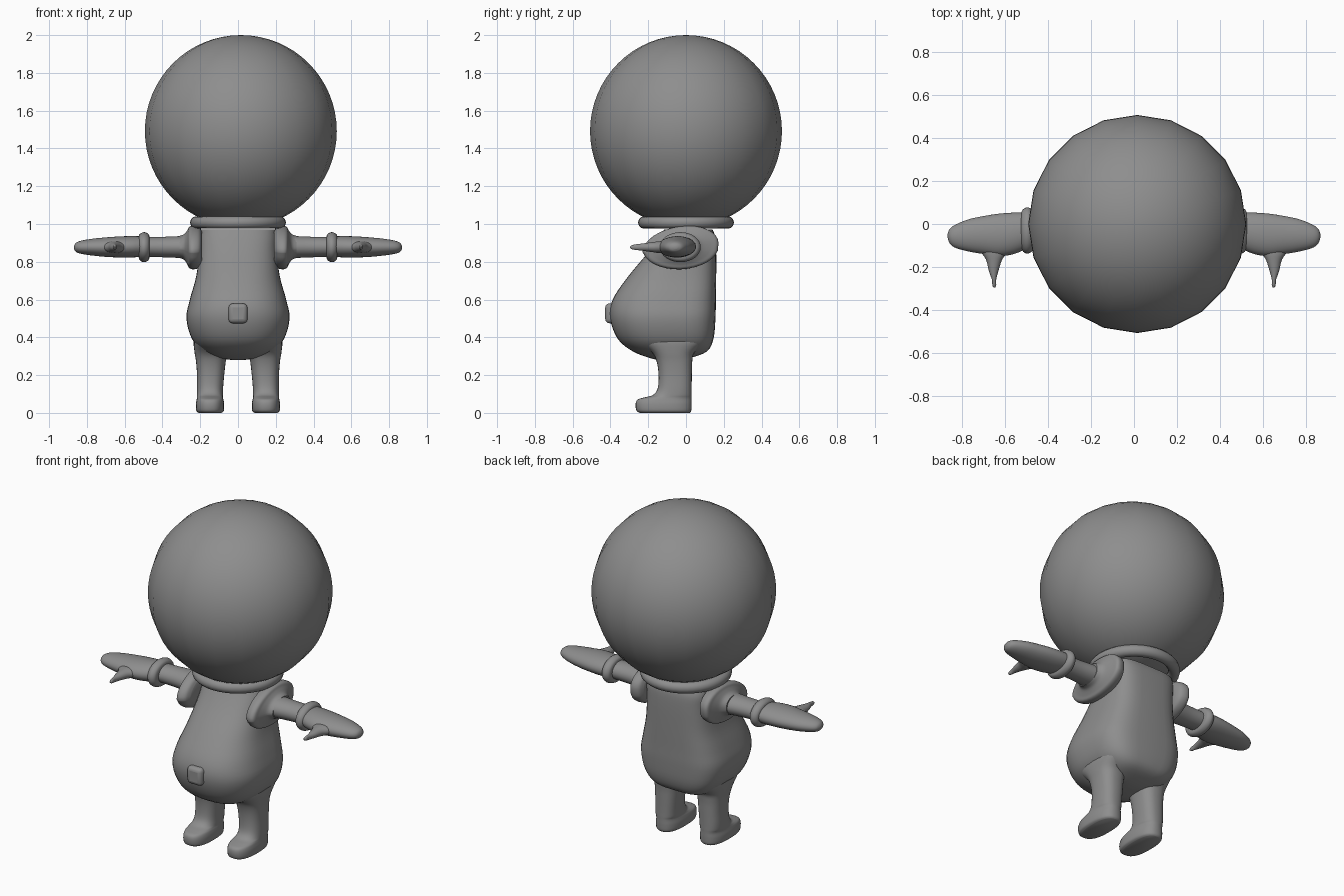
import bpy, bmesh, math
from mathutils import Vector

grey = bpy.data.materials.new("plain grey")
grey.diffuse_color = (0.27, 0.27, 0.27, 1)


def finish(ob, name, angle=50):
    ob.name = name
    ob.data.materials.clear()
    ob.data.materials.append(grey)
    bpy.ops.object.select_all(action='DESELECT')
    ob.select_set(True)
    bpy.context.view_layer.objects.active = ob
    bpy.ops.object.shade_smooth_by_angle(angle=math.radians(angle))
    return ob


def smooth(rows, steps):
    """Catmull-Rom interpolation between section rows."""
    out = []
    for i in range(len(rows) - 1):
        p0, p1 = rows[max(i - 1, 0)], rows[i]
        p2, p3 = rows[i + 1], rows[min(i + 2, len(rows) - 1)]
        for k in range(steps):
            t = k / steps
            out.append([0.5 * (2 * b + (c - a) * t + (2 * a - 5 * b + 4 * c - d) * t * t
                               + (3 * b - a - 3 * c + d) * t ** 3)
                        for a, b, c, d in zip(p0, p1, p2, p3)])
    return out + [list(rows[-1])]


def loft(name, rows, place, n=32, power=2.0, power_back=None, steps=4):
    """Skin sections (position, min u, max u, min v, max v) of superellipse shape."""
    bm = bmesh.new()
    rings = []
    for s, u0, u1, v0, v1 in smooth(rows, steps):
        ring = []
        for k in range(n):
            a = 2 * math.pi * k / n
            c, d = math.cos(a), math.sin(a)
            e = 2 / (power_back if power_back and d > 0 else power)
            u = (u0 + u1) / 2 + (u1 - u0) / 2 * math.copysign(abs(c) ** e, c)
            v = (v0 + v1) / 2 + (v1 - v0) / 2 * math.copysign(abs(d) ** e, d)
            ring.append(bm.verts.new(place(s, u, v)))
        rings.append(ring)
    for a, b in zip(rings, rings[1:]):
        for k in range(n):
            bm.faces.new((a[k], a[(k + 1) % n], b[(k + 1) % n], b[k]))
    bm.faces.new(rings[0][::-1])
    bm.faces.new(rings[-1])
    bmesh.ops.recalc_face_normals(bm, faces=bm.faces)
    me = bpy.data.meshes.new(name)
    bm.to_mesh(me)
    bm.free()
    ob = bpy.data.objects.new(name, me)
    bpy.context.collection.objects.link(ob)
    return finish(ob, name)


def upright(s, u, v):
    return Vector((u, v, s))


# Round head
bpy.ops.mesh.primitive_uv_sphere_add(segments=20, ring_count=32, radius=0.508,
                                     location=(0.015, 0, 1.492))
finish(bpy.context.object, "head")

# Neck collar
bpy.ops.mesh.primitive_torus_add(major_radius=0.221, minor_radius=0.033, major_segments=40,
                                 minor_segments=12, location=(0, 0, 1.008))
finish(bpy.context.object, "collar")

# Body with a full belly and a flat back
loft("body", [
    (0.28, -0.03, 0.03, -0.14, -0.04), (0.29, -0.10, 0.10, -0.19, 0.02),
    (0.325, -0.18, 0.18, -0.28, 0.11), (0.39, -0.243, 0.243, -0.36, 0.145),
    (0.50, -0.273, 0.273, -0.402, 0.156), (0.60, -0.255, 0.255, -0.388, 0.158),
    (0.72, -0.222, 0.222, -0.308, 0.16), (0.85, -0.205, 0.205, -0.20, 0.16),
    (0.93, -0.205, 0.205, -0.14, 0.155), (0.972, -0.205, 0.205, -0.115, 0.14)],
    upright, n=40, power=2.4, power_back=3.6)

# Belly button
bpy.ops.mesh.primitive_cube_add(size=1, location=(0, -0.395, 0.527))
button = bpy.context.object
button.scale = (0.1, 0.065, 0.105)
bpy.ops.object.transform_apply(location=False, rotation=False, scale=True)
bevel = button.modifiers.new("round", 'BEVEL')
bevel.width, bevel.segments = 0.022, 3
finish(button, "belly_button")

for side, label in ((1, "left"), (-1, "right")):
    def along_arm(s, u, v):
        return Vector((side * s, u, v))

    # Leg flowing into a foot
    def leg_place(s, u, v):
        return Vector((side * u, v, s))
    loft(label + "_leg", [
        (0.0, 0.088, 0.208, -0.245, 0.02), (0.012, 0.075, 0.221, -0.262, 0.028),
        (0.045, 0.073, 0.223, -0.267, 0.03), (0.07, 0.077, 0.219, -0.257, 0.03),
        (0.082, 0.080, 0.217, -0.22, 0.03), (0.095, 0.080, 0.217, -0.175, 0.03),
        (0.13, 0.079, 0.217, -0.15, 0.03), (0.20, 0.073, 0.217, -0.145, 0.031),
        (0.27, 0.065, 0.222, -0.155, 0.033), (0.32, 0.055, 0.23, -0.18, 0.045),
        (0.38, 0.04, 0.235, -0.25, 0.11), (0.41, 0.04, 0.22, -0.24, 0.11)],
        leg_place, power=2.5)

    # Shoulder cuff
    loft(label + "_shoulder_cuff", [
        (0.19, -0.18, 0.13, 0.79, 0.96), (0.205, -0.215, 0.16, 0.768, 0.982),
        (0.235, -0.23, 0.172, 0.76, 0.988), (0.258, -0.22, 0.165, 0.766, 0.982),
        (0.268, -0.18, 0.13, 0.785, 0.965), (0.285, -0.13, 0.08, 0.81, 0.945),
        (0.31, -0.11, 0.055, 0.82, 0.936)],
        lambda s, u, v: along_arm(s, u, v + 0.12 * (u + 0.03) * (1 if v > 0.87 else 0.3)))

    # Arm
    loft(label + "_arm", [
        (0.20, -0.115, 0.06, 0.815, 0.94), (0.30, -0.105, 0.05, 0.82, 0.936),
        (0.40, -0.095, 0.04, 0.824, 0.932), (0.52, -0.095, 0.04, 0.828, 0.93)], along_arm)

    # Wrist ring
    loft(label + "_wrist_ring", [
        (0.468, -0.095, 0.04, 0.83, 0.93), (0.474, -0.125, 0.065, 0.808, 0.947),
        (0.497, -0.138, 0.078, 0.798, 0.957), (0.52, -0.125, 0.065, 0.808, 0.947),
        (0.527, -0.095, 0.04, 0.83, 0.93)], along_arm)

    # Mitten hand
    loft(label + "_hand", [
        (0.50, -0.115, 0.052, 0.828, 0.934), (0.56, -0.14, 0.053, 0.823, 0.936),
        (0.63, -0.15, 0.048, 0.823, 0.934), (0.70, -0.14, 0.037, 0.826, 0.929),
        (0.77, -0.128, 0.022, 0.833, 0.922), (0.83, -0.112, -0.002, 0.842, 0.912),
        (0.858, -0.092, -0.022, 0.853, 0.9), (0.868, -0.065, -0.045, 0.868, 0.884)], along_arm)

    # Thumb
    loft(label + "_thumb", [
        (0.09, 0.58, 0.74, 0.85, 0.905), (0.135, 0.595, 0.71, 0.846, 0.908),
        (0.17, 0.616, 0.688, 0.85, 0.905), (0.22, 0.632, 0.676, 0.857, 0.898),
        (0.26, 0.642, 0.662, 0.862, 0.893), (0.285, 0.642, 0.66, 0.866, 0.888),
        (0.297, 0.648, 0.654, 0.874, 0.88)],
        lambda s, u, v: Vector((side * u, -s, v)), n=20)
